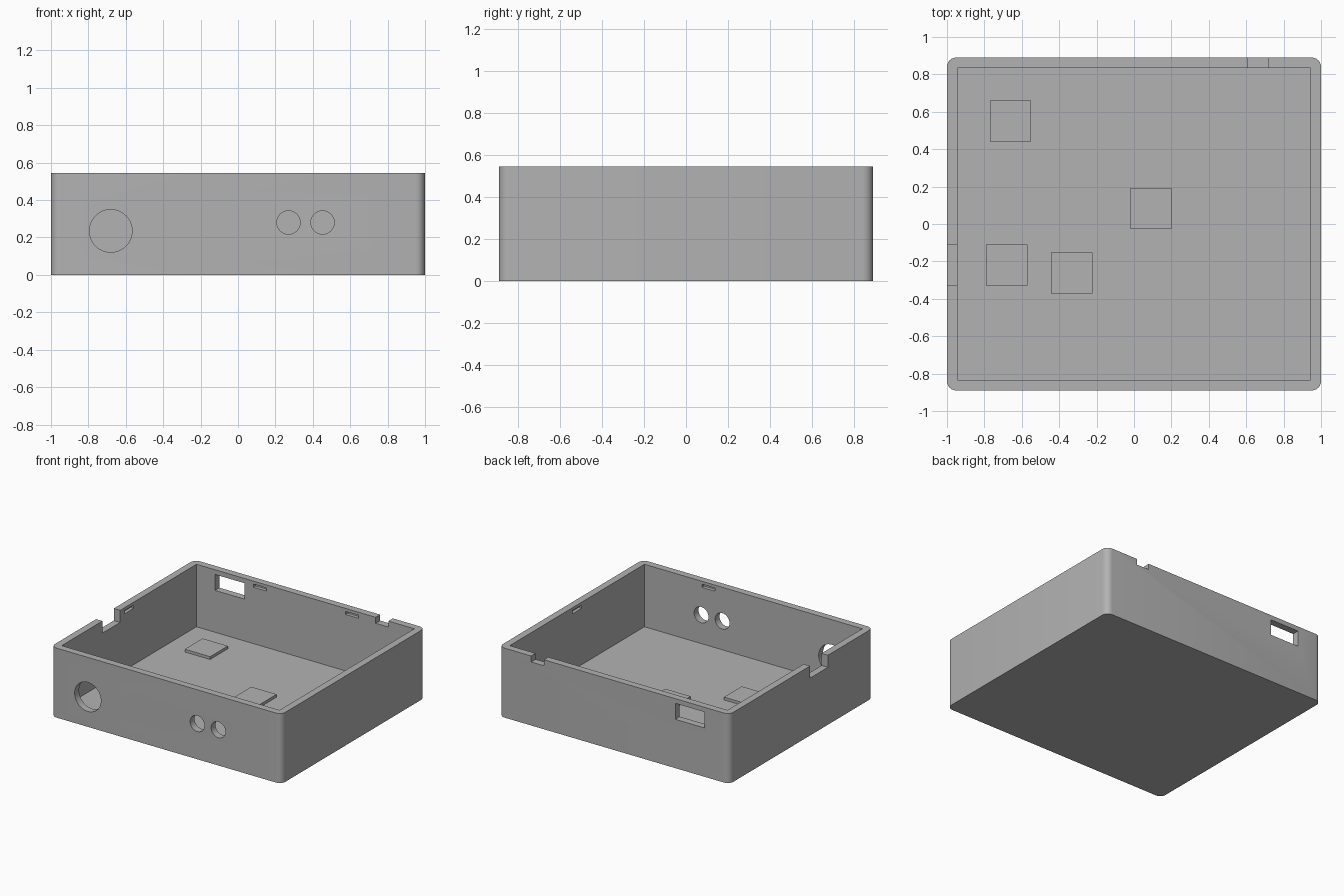
import bpy
import bmesh
from mathutils import Matrix, Vector

old = bpy.data.objects.get("Cube")
if old:
    bpy.data.objects.remove(old, do_unlink=True)

HX, HY, H = 1.0, 0.89, 0.545   # half width, half depth, height
WALL, FLOOR = 0.055, 0.055
IX, IY = HX - WALL, HY - WALL  # inner half sizes

grey = bpy.data.materials.new("plain grey")
grey.use_nodes = True
colour = (0.448, 0.448, 0.448, 1)
grey.diffuse_color = colour
grey.node_tree.nodes["Principled BSDF"].inputs["Base Color"].default_value = colour


def add_object(name, bm):
    mesh = bpy.data.meshes.new(name)
    bm.to_mesh(mesh)
    bm.free()
    mesh.materials.append(grey)
    obj = bpy.data.objects.new(name, mesh)
    bpy.context.collection.objects.link(obj)
    return obj


def box(name, low, high, radius=0):
    """Box between two corners, with optional rounded vertical edges."""
    low, high = Vector(low), Vector(high)
    bm = bmesh.new()
    bmesh.ops.create_cube(bm, size=1)
    bmesh.ops.scale(bm, vec=high - low, verts=bm.verts)
    bmesh.ops.translate(bm, vec=(low + high) / 2, verts=bm.verts)
    if radius:
        upright = [e for e in bm.edges
                   if abs(e.verts[0].co.z - e.verts[1].co.z) > 0.01]
        bmesh.ops.bevel(bm, geom=upright, offset=radius, segments=6,
                        profile=0.5, affect='EDGES')
    return add_object(name, bm)


def front_hole(x, z, radius):
    """Cylinder running through the front wall."""
    bm = bmesh.new()
    place = Matrix.Translation((x, -HY + WALL / 2, z)) @ Matrix.Rotation(1.5708, 4, 'X')
    bmesh.ops.create_cone(bm, cap_ends=True, segments=48, radius1=radius,
                          radius2=radius, depth=0.2, matrix=place)
    return add_object("hole_cutter", bm)


def cut(target, cutter):
    mod = target.modifiers.new("cut", 'BOOLEAN')
    mod.operation = 'DIFFERENCE'
    mod.solver = 'EXACT'
    mod.object = cutter
    bpy.context.view_layer.objects.active = target
    bpy.ops.object.modifier_apply(modifier=mod.name)
    bpy.data.objects.remove(cutter, do_unlink=True)


# Open tray with rounded corners
case = box("enclosure_shell", (-HX, -HY, 0), (HX, HY, H), radius=0.05)
cut(case, box("cavity_cutter", (-IX, -IY, FLOOR), (IX, IY, H + 0.2)))

# Round ports in the front wall
for x, z, r in [(-0.68, 0.235, 0.114), (0.27, 0.28, 0.0625), (0.452, 0.28, 0.0625)]:
    cut(case, front_hole(x, z, r))

# Rim notches in the right and back walls, and the back window
cut(case, box("notch_cutter", (-1.1, -0.33, H - 0.095), (-0.9, -0.11, H + 0.1)))
cut(case, box("notch_cutter", (0.61, 0.8, H - 0.047), (0.72, 1.0, H + 0.1)))
cut(case, box("window_cutter", (-0.785, 0.8, 0.383), (-0.53, 1.0, 0.508)))

# Blind snap slots just under the rim, on the inner wall faces
half, deep, z0, z1 = 0.056, 0.027, 0.497, 0.522
for x, side in [(-0.395, 1), (0.405, 1), (0.39, -1)]:
    y = side * IY
    cut(case, box("slot_cutter", (x - half, y - deep, z0), (x + half, y + deep, z1)))
for x in (-IX, IX):
    cut(case, box("slot_cutter", (x - deep, -half, z0), (x + deep, half, z1)))

bpy.ops.object.select_all(action='DESELECT')
case.select_set(True)
bpy.context.view_layer.objects.active = case
bpy.ops.object.shade_smooth_by_angle(angle=0.5)

# Low square pads on the floor
pads = [(-0.66, 0.55), (-0.68, -0.22), (-0.333, -0.262), (0.09, 0.083)]
for i, (x, y) in enumerate(pads, 1):
    box(f"floor_pad_{i}", (x - 0.11, y - 0.11, FLOOR - 0.01),
        (x + 0.11, y + 0.11, FLOOR + 0.022))
